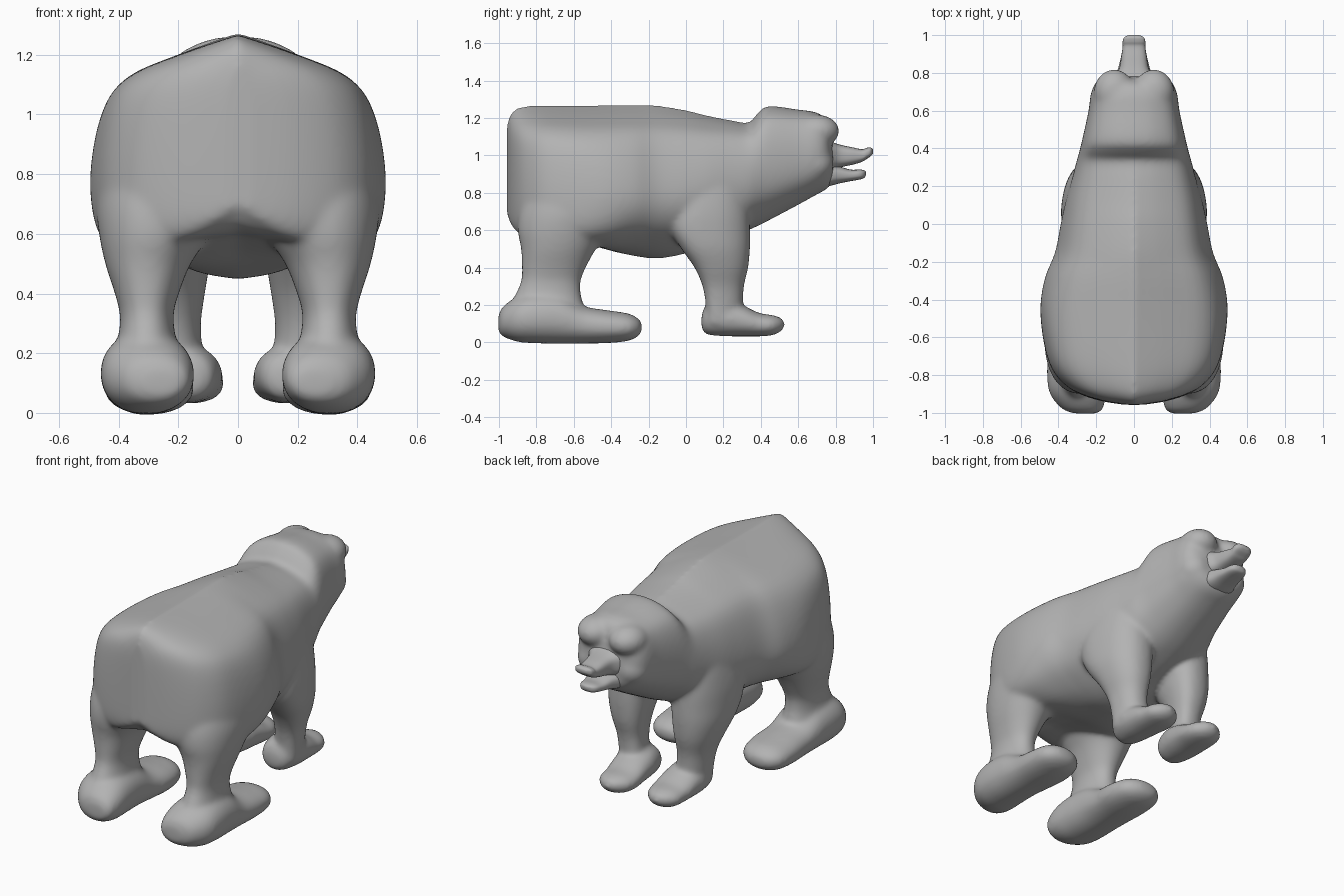
import bpy, bmesh, math
from mathutils import Matrix

grey = bpy.data.materials.new("soft_grey")
grey.diffuse_color = (0.45, 0.45, 0.45, 1)


def resample(stations, steps=5):
    """Smooth curve through the station values."""
    out, n = [], len(stations)
    for i in range(n - 1):
        a, b = stations[max(i - 1, 0)], stations[i]
        c, d = stations[i + 1], stations[min(i + 2, n - 1)]
        for s in range(steps):
            t = s / steps
            out.append([0.5 * (2 * q + (r - p) * t + (2 * p - 5 * q + 4 * r - u) * t * t
                               + (3 * q - p - 3 * r + u) * t ** 3)
                        for p, q, r, u in zip(a, b, c, d)])
    out.append(list(stations[-1]))
    return out


def superellipse(power, shear=0.0, n=40):
    pts = []
    for i in range(n):
        a = 2 * math.pi * i / n
        c, s = math.cos(a), math.sin(a)
        v = math.copysign(abs(s) ** (2 / power), s) / 2
        u = math.copysign(abs(c) ** (2 / power), c) / 2
        pts.append((u + 0.5 - shear * v, v + 0.5))
    return pts


def mirrored(half):
    """Closed section from a right-hand half outline."""
    half = resample(half, 4)
    return ([(0.5 + x / 2, z) for x, z in half]
            + [(0.5 - x / 2, z) for x, z in half[-2:0:-1]])


def loft(bm, stations, section, axis="y", side=1, plus=None, minus=None):
    """Stations: position, x low, x high, other low, other high, (section blend)."""
    rings = []
    for t, x0, x1, b0, b1, *mix in resample(stations):
        k = mix[0] if mix else 0
        other = (plus if k > 0 else minus) or section
        k = abs(k)
        ring = []
        for (u, v), (u2, v2) in zip(section, other):
            u, v = u + (u2 - u) * k, v + (v2 - v) * k
            x, b = side * (x0 + (x1 - x0) * u), b0 + (b1 - b0) * v
            ring.append(bm.verts.new((x, t, b) if axis == "y" else (x, b, t)))
        rings.append(ring)
    faces = [bm.faces.new(rings[0]), bm.faces.new(rings[-1])]
    n = len(section)
    for r, q in zip(rings, rings[1:]):
        for i in range(n):
            j = (i + 1) % n
            faces.append(bm.faces.new((r[i], r[j], q[j], q[i])))
    bmesh.ops.recalc_face_normals(bm, faces=faces)


def ball(bm, centre, radii):
    m = Matrix.Translation(centre) @ Matrix.Diagonal((*radii, 1))
    bmesh.ops.create_uvsphere(bm, u_segments=32, v_segments=20, radius=1, matrix=m)


def finish(bm, name, voxel=None):
    me = bpy.data.meshes.new(name)
    bm.to_mesh(me)
    bm.free()
    me.materials.append(grey)
    ob = bpy.data.objects.new(name, me)
    bpy.context.collection.objects.link(ob)
    bpy.ops.object.select_all(action="DESELECT")
    ob.select_set(True)
    bpy.context.view_layer.objects.active = ob
    if voxel:
        rm = ob.modifiers.new("blend", "REMESH")
        rm.mode, rm.voxel_size = "VOXEL", voxel
        sm = ob.modifiers.new("soften", "SMOOTH")
        sm.factor, sm.iterations = 0.5, 24
        for m in ("blend", "soften"):
            bpy.ops.object.modifier_apply(modifier=m)
    bpy.ops.object.shade_smooth()
    return ob


# Torso sections: ridged barrel, boxy skull with tapered throat, deep haunches
back = mirrored([(0, 1), (0.4, 0.915), (0.75, 0.81), (0.93, 0.62), (1, 0.39),
                 (0.89, 0.23), (0.62, 0.11), (0.32, 0.03), (0, 0)])
box = mirrored([(0, 1), (0.4, 0.975), (0.78, 0.88), (0.96, 0.7), (1, 0.45),
                (0.9, 0.24), (0.62, 0.09), (0.32, 0.02), (0, 0)])
haunch = mirrored([(0, 1), (0.4, 0.91), (0.76, 0.805), (0.93, 0.65), (1, 0.33),
                   (0.955, 0.06), (0.7, -0.03), (0.32, 0.0), (0, 0.03)])
# Position, half width, bottom, top, blend (+ boxy, - haunch)
torso = [(-0.957, 0.05, 0.69, 1.17, -1), (-0.938, 0.17, 0.65, 1.225, -1),
         (-0.905, 0.275, 0.61, 1.253, -1), (-0.86, 0.355, 0.59, 1.264, -1),
         (-0.79, 0.42, 0.58, 1.268, -1), (-0.7, 0.46, 0.57, 1.268, -1),
         (-0.56, 0.488, 0.53, 1.268, -0.85), (-0.42, 0.495, 0.485, 1.27, -0.45),
         (-0.28, 0.47, 0.46, 1.273, -0.1), (-0.15, 0.418, 0.448, 1.268, 0.05),
         (0, 0.388, 0.475, 1.243, 0.2), (0.12, 0.362, 0.52, 1.213, 0.4),
         (0.25, 0.325, 0.565, 1.187, 0.65), (0.335, 0.303, 0.60, 1.175, 0.85),
         (0.38, 0.29, 0.62, 1.222, 0.9), (0.44, 0.275, 0.65, 1.264, 0.95),
         (0.6, 0.24, 0.735, 1.245, 1), (0.69, 0.228, 0.785, 1.232, 1),
         (0.745, 0.2, 0.815, 1.195, 1), (0.777, 0.145, 0.845, 1.09, 1),
         (0.789, 0.06, 0.88, 1.03, 1)]
hind_leg = [(0.1, 0.2, 0.42, -0.92, -0.56), (0.2, 0.195, 0.415, -0.935, -0.55),
            (0.26, 0.21, 0.4, -0.91, -0.562), (0.33, 0.216, 0.396, -0.882, -0.562),
            (0.4, 0.198, 0.413, -0.878, -0.535), (0.5, 0.158, 0.445, -0.882, -0.48),
            (0.6, 0.095, 0.466, -0.9, -0.40), (0.7, 0.08, 0.475, -0.89, -0.31),
            (0.8, 0.1, 0.455, -0.85, -0.30), (0.93, 0.15, 0.38, -0.75, -0.40)]
hind_foot = [(-1.004, 0.2, 0.31, 0.06, 0.14), (-0.98, 0.165, 0.38, 0.032, 0.19),
             (-0.9, 0.147, 0.445, 0.003, 0.245), (-0.8, 0.15, 0.461, -0.005, 0.27),
             (-0.67, 0.158, 0.455, -0.007, 0.26), (-0.55, 0.158, 0.445, -0.006, 0.195),
             (-0.42, 0.147, 0.448, -0.004, 0.172), (-0.31, 0.167, 0.437, 0.008, 0.155),
             (-0.255, 0.22, 0.395, 0.033, 0.128), (-0.235, 0.28, 0.34, 0.06, 0.1)]
fore_leg = [(0.1, 0.12, 0.28, 0.11, 0.29), (0.2, 0.122, 0.289, 0.105, 0.304),
            (0.3, 0.127, 0.305, 0.088, 0.31), (0.4, 0.115, 0.34, 0.045, 0.333),
            (0.5, 0.1, 0.37, -0.025, 0.342), (0.6, 0.09, 0.38, -0.08, 0.342),
            (0.7, 0.09, 0.378, -0.085, 0.338), (0.82, 0.11, 0.358, -0.05, 0.32),
            (0.93, 0.13, 0.33, 0.0, 0.28), (1.02, 0.15, 0.28, 0.05, 0.23)]
fore_foot = [(0.082, 0.14, 0.2, 0.08, 0.14), (0.108, 0.085, 0.255, 0.043, 0.2),
             (0.2, 0.057, 0.285, 0.033, 0.225), (0.3, 0.05, 0.283, 0.032, 0.2),
             (0.39, 0.047, 0.272, 0.032, 0.158), (0.46, 0.062, 0.262, 0.037, 0.147),
             (0.508, 0.105, 0.22, 0.058, 0.132), (0.528, 0.145, 0.18, 0.085, 0.11)]

bm = bmesh.new()
loft(bm, [(y, -w, w, lo, hi, k) for y, w, lo, hi, k in torso], back,
     plus=box, minus=haunch)
for side in (1, -1):
    loft(bm, hind_leg, superellipse(2.15), "z", side)
    loft(bm, hind_foot, superellipse(2.15), "y", side)
    loft(bm, fore_leg, superellipse(2.35, 0.22), "z", side)
    loft(bm, fore_foot, superellipse(2.15), "y", side)
    ball(bm, (side * 0.12, 0.69, 0.96), (0.105, 0.1, 0.1))       # cheek
    ball(bm, (side * 0.105, 0.7, 1.13), (0.108, 0.12, 0.088))    # brow
finish(bm, "bear_body", 0.011)

# Snout with an upturned nose tip
bm = bmesh.new()
loft(bm, [(0.70, -0.15, 0.15, 0.9, 1.12), (0.77, -0.115, 0.115, 0.92, 1.078),
          (0.82, -0.08, 0.08, 0.935, 1.058), (0.89, -0.067, 0.067, 0.95, 1.043),
          (0.94, -0.06, 0.06, 0.965, 1.033), (0.965, -0.06, 0.06, 0.98, 1.04),
          (0.987, -0.053, 0.053, 0.995, 1.042), (1.0, -0.028, 0.028, 1.01, 1.032)],
     superellipse(2.8))
finish(bm, "snout")

# Lower jaw with a slightly raised lip
bm = bmesh.new()
loft(bm, [(0.70, -0.1, 0.1, 0.83, 0.95), (0.76, -0.105, 0.105, 0.835, 0.95),
          (0.82, -0.085, 0.085, 0.85, 0.94), (0.88, -0.07, 0.07, 0.862, 0.924),
          (0.93, -0.058, 0.058, 0.871, 0.924), (0.953, -0.04, 0.04, 0.88, 0.92),
          (0.962, -0.015, 0.015, 0.895, 0.912)], superellipse(2.6))
finish(bm, "lower_jaw")
